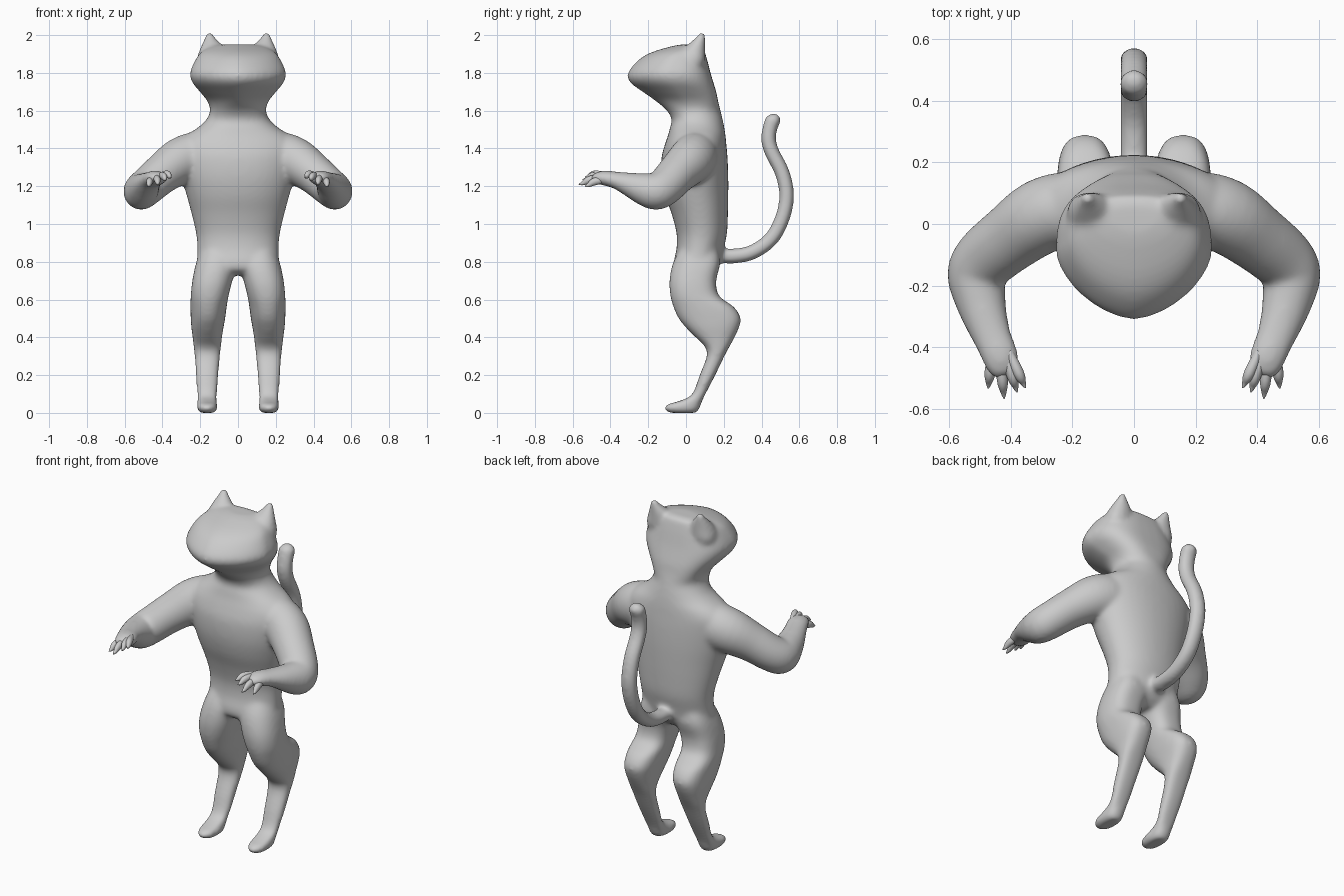
import bpy, bmesh, math
from mathutils import Vector

cube = bpy.data.objects.get("Cube")
if cube:
    bpy.data.objects.remove(cube, do_unlink=True)

grey = bpy.data.materials.new("plain_grey")
grey.use_nodes = True
grey.diffuse_color = (0.6, 0.6, 0.6, 1)
grey.node_tree.nodes["Principled BSDF"].inputs["Base Color"].default_value = (0.6, 0.6, 0.6, 1)

SEGS = 40


def refine(rows, steps=4):
    """Catmull-Rom interpolation between rows of numbers."""
    out = []
    last = len(rows) - 1
    for i in range(last):
        a, b, c, d = (rows[max(0, min(last, k))] for k in (i - 1, i, i + 1, i + 2))
        for s in range(steps):
            t = s / steps
            out.append([0.5 * (2 * q + (r - p) * t + (2 * p - 5 * q + 4 * r - w) * t * t
                               + (3 * q - p - 3 * r + w) * t ** 3)
                        for p, q, r, w in zip(a, b, c, d)])
    return out + [list(rows[-1])]


def skin(name, rings):
    """Closed surface through a list of point rings."""
    bm = bmesh.new()
    loops = [[bm.verts.new(p) for p in ring] for ring in rings]
    for a, b in zip(loops, loops[1:]):
        for i in range(SEGS):
            j = (i + 1) % SEGS
            bm.faces.new((a[i], a[j], b[j], b[i]))
    bm.faces.new(loops[0])
    bm.faces.new(loops[-1])
    bmesh.ops.recalc_face_normals(bm, faces=bm.faces)
    mesh = bpy.data.meshes.new(name)
    bm.to_mesh(mesh)
    bm.free()
    mesh.materials.append(grey)
    for p in mesh.polygons:
        p.use_smooth = True
    obj = bpy.data.objects.new(name, mesh)
    bpy.context.collection.objects.link(obj)
    return obj


def stack(name, rows, side=1):
    """Level slices: height, front y, back y, inner x, outer x, front and back squareness."""
    rings = []
    for z, y0, y1, x0, x1, front, back in refine(rows):
        ring = []
        for k in range(SEGS):
            a = math.tau * k / SEGS
            c, s = math.cos(a), math.sin(a)
            e = 2 / (front if s < 0 else back)
            x = (x0 + x1) / 2 + (x1 - x0) / 2 * math.copysign(abs(c) ** e, c)
            y = (y0 + y1) / 2 + (y1 - y0) / 2 * math.copysign(abs(s) ** e, s)
            ring.append((side * x, y, z))
        rings.append(ring)
    return skin(name, rings)


def tube(name, rows, axis, side=1):
    """Tube along a path: x, y, z, radius along axis, radius across it."""
    rows = refine(rows)
    pts = [Vector(r[:3]) for r in rows]
    rings = []
    for i, (p, row) in enumerate(zip(pts, rows)):
        t = (pts[min(i + 1, len(pts) - 1)] - pts[max(i - 1, 0)]).normalized()
        u = (axis - axis.dot(t) * t).normalized()
        v = t.cross(u)
        ring = []
        for k in range(SEGS):
            a = math.tau * k / SEGS
            q = p + u * math.cos(a) * row[3] + v * math.sin(a) * row[4]
            ring.append((side * q.x, q.y, q.z))
        rings.append(ring)
    return skin(name, rings)


X, Z = Vector((1, 0, 0)), Vector((0, 0, 1))

# Torso and neck, then the wedge-shaped head: height, front, back, half width
trunk = [(.73, -.02, .12, .12), (.76, -.06, .16, .19), (.8, -.065, .185, .215),
         (.87, -.05, .2, .215), (.95, -.05, .217, .222), (1.05, -.075, .222, .245),
         (1.15, -.11, .224, .272), (1.25, -.13, .224, .3), (1.35, -.13, .22, .32),
         (1.42, -.112, .214, .32), (1.47, -.095, .209, .275), (1.51, -.085, .203, .213),
         (1.55, -.075, .195, .17), (1.6, -.1, .183, .148)]
head = [(1.65, -.16, .17, .162), (1.7, -.23, .16, .202), (1.75, -.297, .145, .242),
        (1.8, -.308, .13, .254), (1.87, -.25, .112, .225), (1.91, -.18, .1, .195),
        (1.94, -.08, .088, .14), (1.95, -.03, .06, .08)]
slices = [(z, f, b, -w, w, 2.2, 2.1) for z, f, b, w in trunk]
slices += [(z, f, b, -w, w, 1.65, 2.8) for z, f, b, w in head]
parts = [stack("body", slices)]

# Tail: y, z
path = [(.12, .85), (.17, .835), (.25, .83), (.35, .85), (.45, .92), (.51, 1.03), (.533, 1.15),
        (.51, 1.27), (.455, 1.38), (.437, 1.45), (.448, 1.52), (.465, 1.56), (.47, 1.586)]
parts.append(tube("tail", [(0, y, z, .018 if z > 1.57 else .046, .015 if z > 1.57 else .04)
                           for y, z in path], X))

leg = [(.9, -.01, .16, .03, .18), (.8, -.067, .182, .005, .22), (.7, -.088, .16, .03, .242),
       (.62, -.083, .175, .05, .25), (.56, -.067, .255, .06, .252), (.5, -.04, .29, .068, .25),
       (.45, 0, .28, .077, .247), (.4, .05, .257, .085, .24), (.35, .1, .23, .09, .235),
       (.3, .11, .203, .095, .23), (.2, .072, .155, .103, .224), (.1, .033, .103, .11, .217),
       (.065, -.03, .087, .11, .217), (.045, -.1, .08, .11, .217), (.02, -.115, .07, .11, .217),
       (0, -.09, .055, .125, .2)]
ear = [(1.78, .0, .07, .11, .19), (1.86, -.03, .1, .075, .218), (1.91, -.025, .102, .07, .208),
       (1.95, .01, .102, .088, .192), (1.985, .048, .102, .118, .178),
       (2.015, .072, .1, .138, .166)]
arm = [(.1, .06, 1.36, .08, .08), (.2, .055, 1.362, .125, .115), (.3, .025, 1.335, .125, .122),
       (.4, -.045, 1.268, .107, .11), (.48, -.11, 1.2, .1, .103), (.514, -.16, 1.172, .098, .094),
       (.503, -.23, 1.187, .085, .086), (.485, -.3, 1.21, .064, .074), (.46, -.37, 1.232, .046, .063),
       (.435, -.43, 1.243, .04, .06), (.422, -.475, 1.243, .03, .05), (.415, -.495, 1.24, .012, .025)]
# Finger roots inside the hand, and claw tips
fingers = [((.41, -.41, 1.258), (.353, -.533, 1.25)), ((.42, -.41, 1.257), (.38, -.547, 1.235)),
           ((.437, -.41, 1.25), (.422, -.568, 1.21)), ((.458, -.4, 1.238), (.474, -.535, 1.2))]

for label, side in (("left", 1), ("right", -1)):
    parts.append(stack(label + "_leg", [(*r, 2.2, 2.7) for r in leg], side))
    parts.append(stack(label + "_ear", [(*r, 2, 2.2) for r in ear], side))
    parts.append(tube(label + "_arm", arm, Z, side))
    for n, (base, tip) in enumerate(fingers, 1):
        a, b = Vector(base), Vector(tip)
        mid = a.lerp(b, .6) + Vector((0, 0, .01))
        tube(f"{label}_finger_{n}", [(*a, .014, .014), (*mid, .02, .018),
                                     (*a.lerp(b, .86), .011, .01), (*b, .002, .002)], Z, side)

# Fuse the limbs into one soft skin
bpy.ops.object.select_all(action='DESELECT')
for p in parts:
    p.select_set(True)
bpy.context.view_layer.objects.active = parts[0]
bpy.ops.object.join()
body = parts[0]
remesh = body.modifiers.new("fuse", 'REMESH')
remesh.mode = 'VOXEL'
remesh.voxel_size = 0.01
remesh.use_smooth_shade = True
soft = body.modifiers.new("soften", 'SMOOTH')
soft.factor = 0.5
soft.iterations = 20
